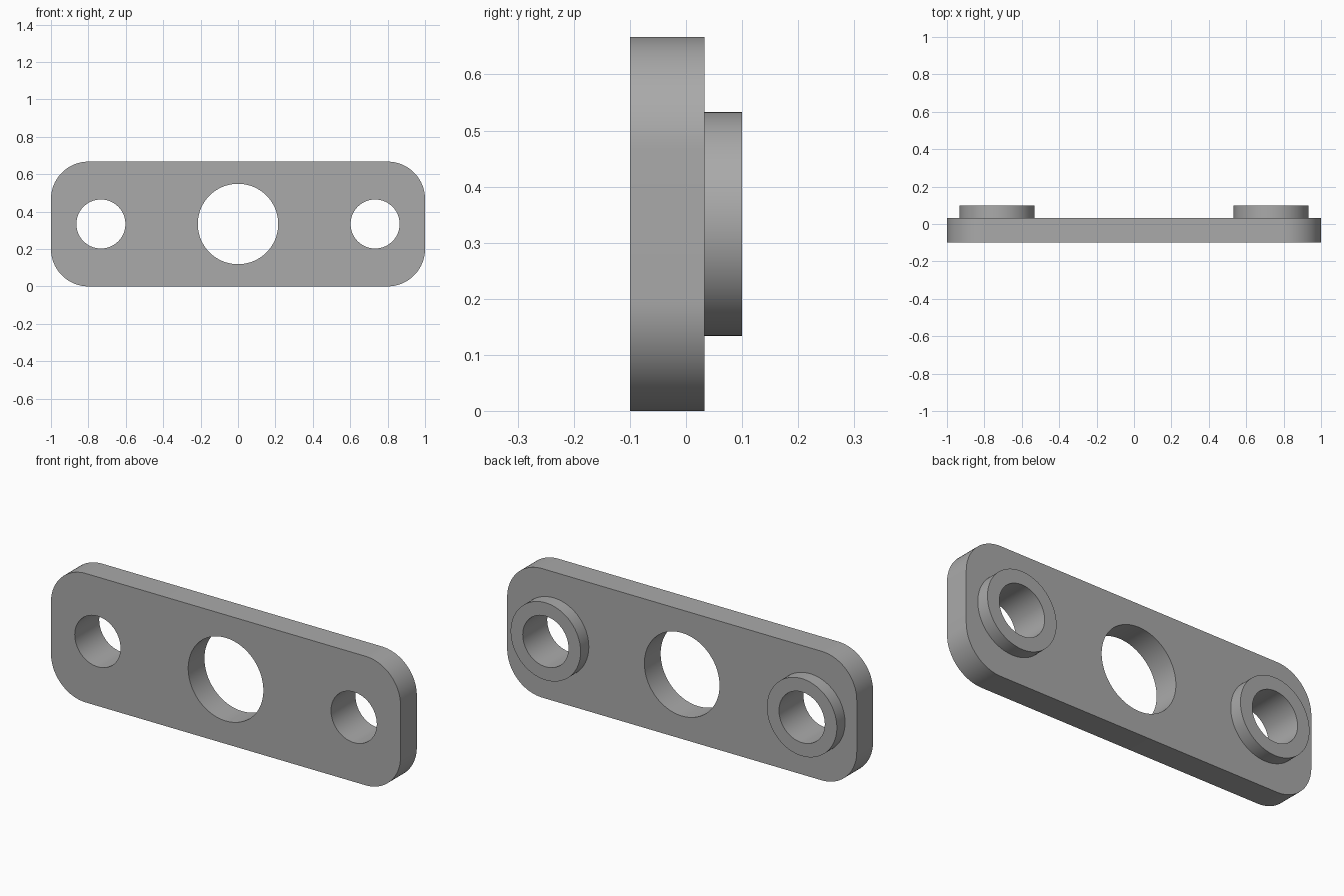
import bpy
import math

FRONT, FACE, BACK = -0.1, 0.033, 0.1   # plate front, plate rear, boss rear
HEIGHT = 0.667
MID_Z = HEIGHT / 2
HOLE_X = 0.733

cube = bpy.data.objects.get("Cube")
if cube:
    bpy.data.objects.remove(cube, do_unlink=True)

# Single grey material
grey = bpy.data.materials.new("plain grey")
grey.use_nodes = True
colour = (0.4, 0.4, 0.4, 1)
grey.diffuse_color = colour
grey.node_tree.nodes["Principled BSDF"].inputs["Base Color"].default_value = colour


def cylinder(name, x, radius, y0, y1):
    """Cylinder along y, centred at mid height."""
    bpy.ops.mesh.primitive_cylinder_add(
        vertices=96, radius=radius, depth=y1 - y0,
        location=(x, (y0 + y1) / 2, MID_Z), rotation=(math.pi / 2, 0, 0))
    obj = bpy.context.object
    obj.name = name
    obj.data.materials.append(grey)
    return obj


def apply_boolean(target, tool, operation):
    """Apply a boolean and discard its tool."""
    mod = target.modifiers.new(operation.title(), "BOOLEAN")
    mod.operation = operation
    mod.solver = "EXACT"
    mod.object = tool
    bpy.context.view_layer.objects.active = target
    bpy.ops.object.modifier_apply(modifier=mod.name)
    bpy.data.objects.remove(tool, do_unlink=True)


# Plate with rounded corners
bpy.ops.mesh.primitive_cube_add(size=1, location=(0, (FRONT + FACE) / 2, MID_Z))
plate = bpy.context.object
plate.name = "mounting_plate"
plate.scale = (2, FACE - FRONT, HEIGHT)
bpy.ops.object.transform_apply(location=False, rotation=False, scale=True)
plate.data.materials.append(grey)

weights = plate.data.attributes.new("bevel_weight_edge", "FLOAT", "EDGE")
for edge in plate.data.edges:
    a, b = (plate.data.vertices[i].co for i in edge.vertices)
    weights.data[edge.index].value = float(abs(a.y - b.y) > 0.01)
bevel = plate.modifiers.new("Rounded corners", "BEVEL")
bevel.limit_method = "WEIGHT"
bevel.width = 0.2
bevel.segments = 20
bpy.ops.object.modifier_apply(modifier=bevel.name)

# Raised bosses on the rear, then the bolt holes through them
for side in (-1, 1):
    apply_boolean(plate, cylinder("boss", side * HOLE_X, 0.2, -0.03, BACK), "UNION")
for side in (-1, 1):
    apply_boolean(plate, cylinder("bolt_hole", side * HOLE_X, 0.131, -0.3, 0.3), "DIFFERENCE")

# Large central hole
apply_boolean(plate, cylinder("centre_hole", 0, 0.215, -0.3, 0.3), "DIFFERENCE")

# Smooth curved walls, sharp rims
bpy.ops.object.select_all(action="DESELECT")
plate.select_set(True)
bpy.context.view_layer.objects.active = plate
bpy.ops.object.shade_smooth_by_angle(angle=math.radians(30))
